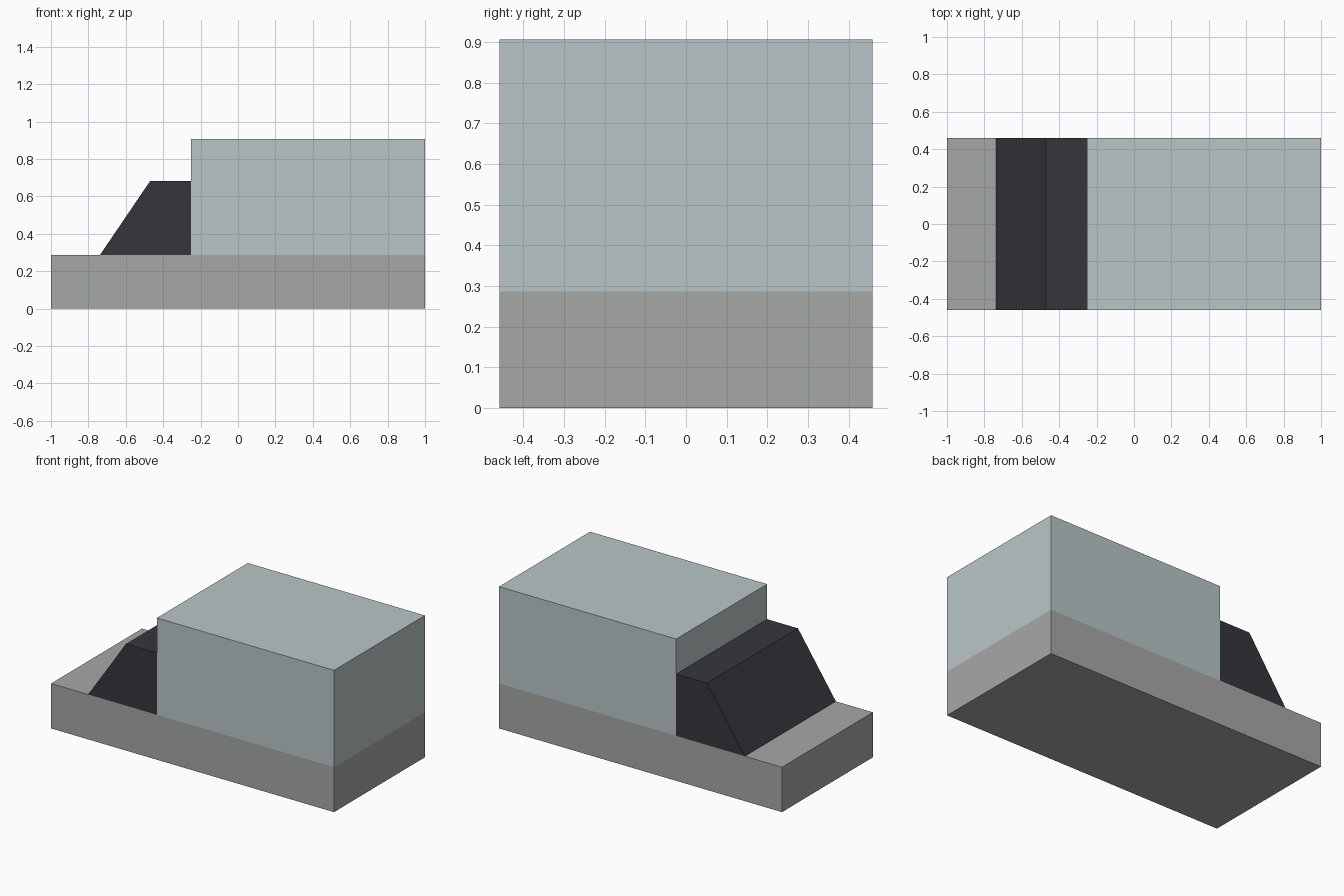
import bpy
import bmesh

if "Cube" in bpy.data.objects:
    bpy.data.objects.remove(bpy.data.objects["Cube"])

HALF_WIDTH = 0.459


def material(name, colour):
    mat = bpy.data.materials.new(name)
    mat.diffuse_color = (*colour, 1.0)
    mat.use_nodes = True
    mat.node_tree.nodes["Principled BSDF"].inputs["Base Color"].default_value = mat.diffuse_color
    return mat


def extruded_profile(name, profile, mat):
    """Side profile (x, z) extruded across the full width."""
    bm = bmesh.new()
    face = bm.faces.new([bm.verts.new((x, -HALF_WIDTH, z)) for x, z in profile])
    new = bmesh.ops.extrude_face_region(bm, geom=[face])["geom"]
    bmesh.ops.translate(bm, vec=(0, 2 * HALF_WIDTH, 0),
                        verts=[v for v in new if isinstance(v, bmesh.types.BMVert)])
    bmesh.ops.recalc_face_normals(bm, faces=bm.faces)
    mesh = bpy.data.meshes.new(name)
    bm.to_mesh(mesh)
    bm.free()
    mesh.materials.append(mat)
    obj = bpy.data.objects.new(name, mesh)
    bpy.context.collection.objects.link(obj)
    return obj


def box_profile(x0, x1, z0, z1):
    return [(x0, z0), (x1, z0), (x1, z1), (x0, z1)]


grey = material("chassis grey", (0.381, 0.392, 0.381))
pale_blue = material("pale blue grey", (0.491, 0.565, 0.578))
dark = material("dark glass", (0.038, 0.036, 0.045))

DECK, CAB_TOP, ROOF = 0.287, 0.682, 0.906
CARGO_FRONT = -0.252

# Flat lower body
extruded_profile("chassis", box_profile(-1, 1, 0, DECK), grey)
# Tall rear body
extruded_profile("cargo_box", box_profile(CARGO_FRONT, 1, DECK, ROOF), pale_blue)
# Cab with sloping windscreen
extruded_profile("cab", [(-0.738, DECK), (CARGO_FRONT, DECK),
                         (CARGO_FRONT, CAB_TOP), (-0.47, CAB_TOP)], dark)
